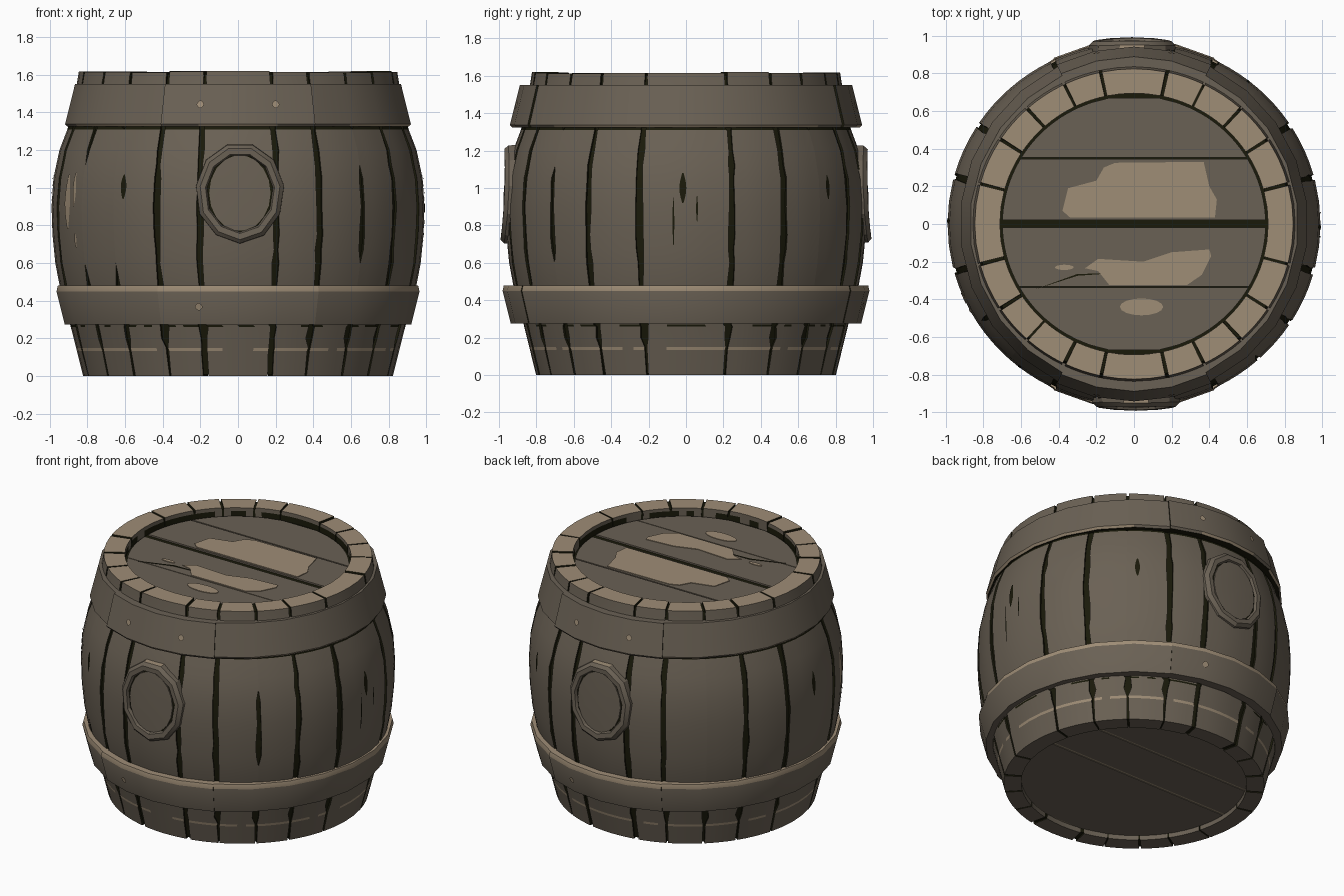
import bpy, bmesh, math, random
from math import sin, cos, radians, pi

if "Cube" in bpy.data.objects:
    bpy.data.objects.remove(bpy.data.objects["Cube"])

rng = random.Random(7)

# ---- materials -------------------------------------------------------------
def material(name, rgb):
    m = bpy.data.materials.new(name)
    m.diffuse_color = (*rgb, 1)
    m.use_nodes = True
    m.node_tree.nodes["Principled BSDF"].inputs["Base Color"].default_value = m.diffuse_color
    return m

MATS = [material("weathered_brown", (0.144, 0.119, 0.089)),
        material("worn_tan", (0.343, 0.266, 0.181)),
        material("dark_gap", (0.010, 0.0098, 0.0030))]
BROWN, TAN, DARK = 0, 1, 2

# ---- helpers ---------------------------------------------------------------
def finish(name, bm, recalc=True):
    if recalc:
        bmesh.ops.recalc_face_normals(bm, faces=bm.faces)
    me = bpy.data.meshes.new(name)
    bm.to_mesh(me)
    bm.free()
    for m in MATS:
        me.materials.append(m)
    me.shade_smooth()
    me.set_sharp_from_angle(angle=radians(28))
    ob = bpy.data.objects.new(name, me)
    bpy.context.collection.objects.link(ob)
    return ob

def polar(a, r, z, ys=0.975):
    """Angle in degrees from the front (-y), turning towards +x."""
    return (r * sin(radians(a)), -r * cos(radians(a)) * ys, z)

def sweep(bm, loops, mat, closed=False):
    """Skin a row of closed loops; open sweeps get dark end caps."""
    rows = [[bm.verts.new(p) for p in lp] for lp in loops]
    n = len(rows[0])
    for j in range(len(rows) if closed else len(rows) - 1):
        a, b = rows[j], rows[(j + 1) % len(rows)]
        for i in range(n):
            k = (i + 1) % n
            bm.faces.new((a[i], a[k], b[k], b[i])).material_index = mat(i, j)
    if not closed:
        for row in (rows[0], rows[-1]):
            for i in range(n // 2 - 1):
                f = bm.faces.new((row[i], row[i + 1], row[n - 2 - i], row[n - 1 - i]))
                f.material_index = DARK

def slab(bm, pts, z0, z1, mat):
    """Flat outline extruded from z0 to z1."""
    lo = [bm.verts.new((x, y, z0)) for x, y in pts]
    hi = [bm.verts.new((x, y, z1)) for x, y in pts]
    fs = [bm.faces.new(lo), bm.faces.new(hi)]
    for i in range(len(pts)):
        k = (i + 1) % len(pts)
        fs.append(bm.faces.new((lo[i], lo[k], hi[k], hi[i])))
    for f in fs:
        f.material_index = mat

def ellipse(cx, cy, rx, ry, n=16):
    return [(cx + rx * cos(2 * pi * i / n), cy + ry * sin(2 * pi * i / n)) for i in range(n)]

# ---- barrel profile --------------------------------------------------------
KEYS = [(0, .822), (.27, .89), (.48, .947), (.6, .97), (.75, .985), (.9, .99), (1.05, .98),
        (1.2, .948), (1.32, .902), (1.55, .856), (1.63, .843)]

def radius(z):
    for (z0, r0), (z1, r1) in zip(KEYS, KEYS[1:]):
        if z <= z1:
            return r0 + (r1 - r0) * (z - z0) / (z1 - z0)
    return KEYS[-1][1]

ZS = [0, .133, .149, .2, .26, .27, .48, .6, .67, .75, .9, 1.05, 1.12, 1.2, 1.31, 1.325,
      1.55, 1.592, 1.617]
N = len(ZS)

# ---- staves: twenty curved boards with uneven gaps ---------------------------
quarter = [12, 26, 42, 57, 75]
seams = quarter + [180 - a for a in reversed(quarter)]
seams = seams + [360 - a for a in reversed(seams)]
# stretches of the belly where a seam is worn shut
SHUT = {42: (.47, .6), 138: (.47, 1.32), 222: (.47, 1.32), 318: (.6, 1.32), 303: (.5, 1.13)}

def gap(a, z):
    lo, hi = SHUT.get(a, (9, 9))
    if lo <= z <= hi or (a == 42 and 1.1 < z < 1.32):
        return 0
    if z < .16:
        return rng.uniform(.2, .6) + (.6 if a in (12, 348, 168, 192) else 0)
    if z < .3:
        return rng.uniform(.7, 1.8)
    if z > 1.54:
        return rng.uniform(.35, .7)
    return rng.uniform(.55, 1.35)

bm = bmesh.new()
for s, a0 in enumerate(seams):
    a1 = seams[(s + 1) % len(seams)]
    left, right = [gap(a0, z) for z in ZS], [gap(a1, z) for z in ZS]
    a1 += 360 if a1 < a0 else 0
    zz = ZS[:-1] + [ZS[-1] + rng.uniform(-.005, .003)]
    loops = []
    for c in range(5):
        ang = [a0 + left[i] + (a1 - right[i] - a0 - left[i]) * c / 4 for i in range(N)]
        outer = [polar(ang[i], radius(zz[i]), zz[i]) for i in range(N)]
        inner = [polar(ang[i], .712, zz[i]) for i in reversed(range(N))]
        loops.append(outer + inner)

    def stave_mat(i, j):
        if i == N - 1:
            return TAN                                   # worn rim top
        if i == N + 1 and rng.random() < .8:
            return DARK                                  # grime round the lid
        if i == 1 and rng.random() < .85:
            return TAN                                   # scuffed line near the foot
        if i == 14 or (i == 4 and rng.random() < .4):
            return DARK                                  # grime under the hoops
        return BROWN
    sweep(bm, loops, stave_mat)
finish("staves", bm)

# ---- dark core seen through the gaps ----------------------------------------
bm = bmesh.new()
core = [(radius(z) - .012, max(.008, min(z, 1.604))) for z, _ in KEYS]
core += [(.715, z) for _, z in reversed(core)]
sweep(bm, [[polar(a, r, z) for r, z in core] for a in range(0, 360, 3)], lambda i, j: DARK, True)
finish("gap_core", bm)

# ---- hoops: four overlapping pieces each -------------------------------------
def hoop(name, prof, bump, mat):
    bm = bmesh.new()
    for a0, a1, b, n in ((-26, 26, bump, 4), (26, 154, 0, 9), (154, 206, bump, 4), (206, 334, 0, 9)):
        loops = [[polar(a0 + (a1 - a0) * k / n, r + b, z, 1.005) for r, z in prof]
                 for k in range(n + 1)]
        sweep(bm, loops, mat)
    finish(name, bm)

hoop("lower_hoop", [(.927, .275), (.971, .45), (.964, .48), (.92, .48), (.92, .45), (.87, .275)],
     .005, lambda i, j: TAN if i in (1, 2) else BROWN)
hoop("upper_hoop", [(.914, 1.324), (.925, 1.338), (.872, 1.55), (.82, 1.55), (.86, 1.338), (.86, 1.324)],
     .012, lambda i, j: DARK if i == 5 else TAN if i == 0 and rng.random() < .6 else BROWN)

# ---- lid and base boards -----------------------------------------------------
def boards(name, bounds, z0, z1, r):
    bm = bmesh.new()
    for y0, y1 in bounds:
        right = []
        for k in range(13):
            y = y0 + (y1 - y0) * k / 12
            right.append((math.sqrt(r * r - (y / .975) ** 2), y))
        slab(bm, right + [(-x, y) for x, y in reversed(right)], z0, z1, BROWN)
    finish(name, bm)

boards("lid_boards", [(-.67, -.338), (-.333, -.018), (.022, .344), (.354, .67)], 1.53, 1.562, .699)
boards("base_boards", [(-.68, .015), (.035, .335), (.353, .68)], .03, .06, .71)
for name, z, m in (("lid_backing", 1.54, DARK), ("base_backing", .034, TAN)):
    bm = bmesh.new()
    slab(bm, ellipse(0, 0, .725, .708, 40), z, z + .012, m)
    finish(name, bm)

# ---- worn patches on the lid ---------------------------------------------------
bm = bmesh.new()
slab(bm, [(-.38, .07), (-.35, .19), (-.2, .23), (-.16, .30), (-.1, .325), (.37, .33), (.40, .2),
          (.44, .13), (.43, .035), (-.34, .035)], 1.56, 1.566, TAN)
slab(bm, [(-.26, -.235), (-.19, -.185), (.05, -.2), (.2, -.15), (.4, -.135), (.41, -.17),
          (.36, -.27), (.28, -.325), (-.13, -.325), (-.19, -.25)], 1.56, 1.566, TAN)
slab(bm, ellipse(.04, -.44, .115, .045), 1.56, 1.566, TAN)
slab(bm, ellipse(-.37, -.23, .05, .014), 1.56, 1.566, TAN)
slab(bm, [(-.52, -.345), (-.3, -.265), (-.12, -.262), (-.3, -.275)], 1.56, 1.565, DARK)
finish("lid_wear", bm)

# ---- cracks, scuffs and nail heads hugging the sides ------------------------------
def sliver(bm, a, z0, z1, w, mat, off=.004, ys=.975):
    rows = []
    for k in range(7):
        z = z0 + (z1 - z0) * k / 6
        h = w * (.2 + .8 * sin(pi * k / 6))
        rows.append([bm.verts.new(polar(a + s * h, radius(z) + off, z, ys)) for s in (-1, 1)])
    for p, q in zip(rows, rows[1:]):
        bm.faces.new((p[0], p[1], q[1], q[0])).material_index = mat

bm = bmesh.new()
for a, z0, z1, w in ((-38, .94, 1.07, 1.1), (89, .92, 1.08, 1.1), (86, .69, .95, .3),
                     (93.5, .82, .96, .3), (142, .94, 1.07, .9), (-91, .92, 1.08, 1)):
    sliver(bm, a, z0, z1, w, DARK)
for a, z0, z1, w in ((-66, .78, 1.07, 2), (-61.5, .9, 1.08, 1), (-61, .68, .76, .7)):
    sliver(bm, a, z0, z1, w, TAN)
finish("side_wear", bm, False)

bm = bmesh.new()
for turn in (0, 180):
    for a, z in ((-12.5, 1.443), (12.5, 1.443), (-12.5, .368)):
        sliver(bm, a + turn, z - .02, z + .02, 1.25, TAN, .047, 1.005)
finish("nail_heads", bm, False)

# ---- oval bungs following the belly, front and back --------------------------------
def bung(name, side):
    def put(x, off, z):
        z += .972
        r = .99 - .5 * (.99 - radius(z))
        y = .975 * math.sqrt(r * r - x * x) + off
        return (side * (x + .01), -side * y, z)
    bm = bmesh.new()
    # raised ring: (x radius, z radius, height above the belly)
    prof = [(.242, .275, -.07), (.238, .27, .012), (.216, .25, .03), (.187, .217, .025),
            (.176, .206, .0), (.176, .206, -.07)]
    loops = []
    for k in range(11):
        t = 2 * pi * (k + .5) / 11 + pi / 2
        j = rng.uniform(.975, 1.0)
        loops.append([put(rx * j * cos(t), d, rz * j * sin(t)) for rx, rz, d in prof])
    sweep(bm, loops, lambda i, j: TAN if i == 0 and j == 10 else BROWN, True)
    # dark groove, then the plug inside it
    for rx, rz, d, m in ((.185, .213, .006, DARK), (.163, .202, .012, BROWN)):
        mid = bm.verts.new(put(0, d, 0))
        pts = ellipse(0, 0, rx, rz, 18)
        front = [bm.verts.new(put(x, d, z)) for x, z in pts]
        back = [bm.verts.new(put(x, -.03, z)) for x, z in pts]
        for i in range(18):
            k = (i + 1) % 18
            bm.faces.new((mid, front[i], front[k])).material_index = m
            bm.faces.new((front[i], front[k], back[k], back[i])).material_index = m
    finish(name, bm)

bung("front_bung", 1)
bung("back_bung", -1)
